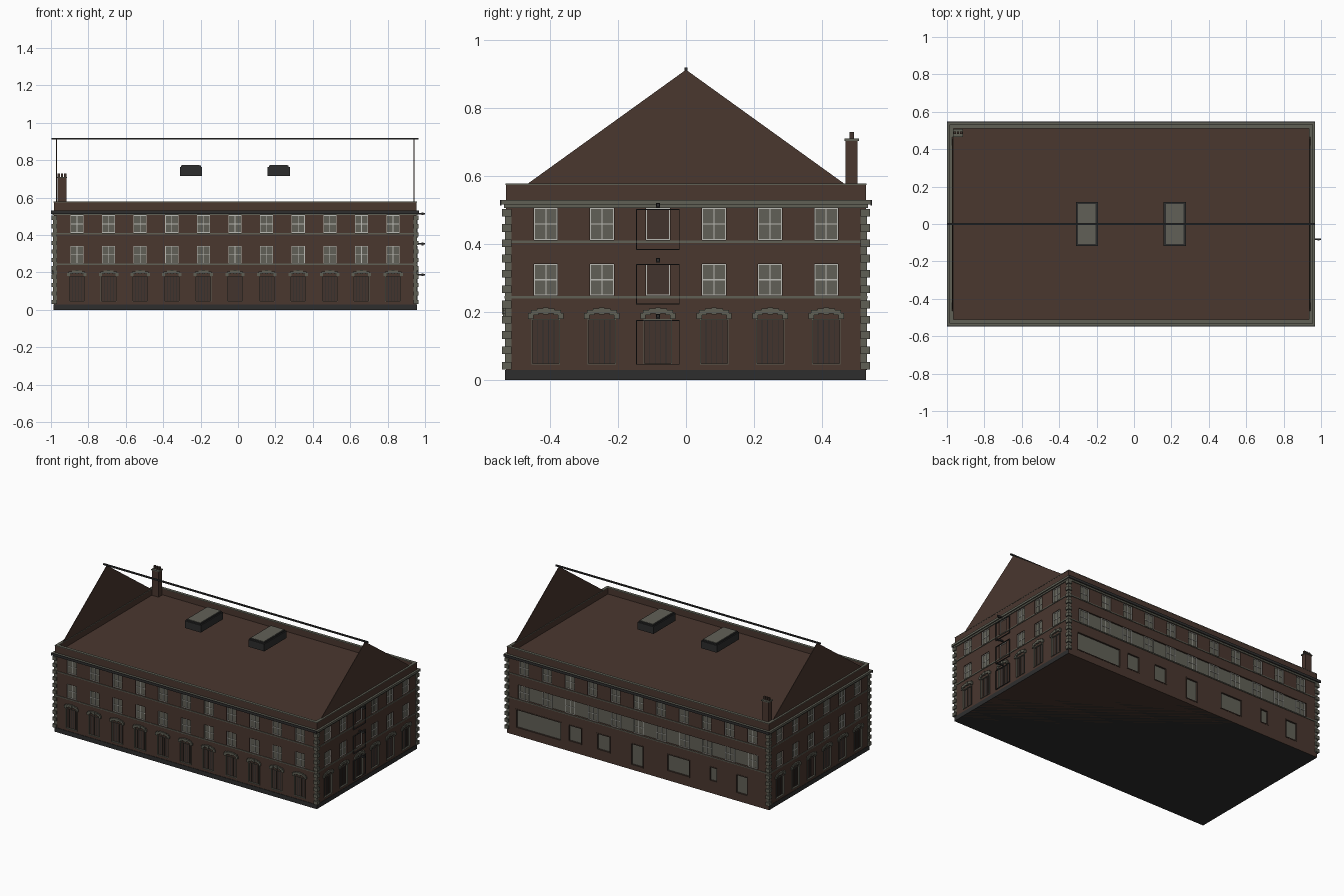
import bpy, bmesh
from mathutils import Matrix, Vector

if "Cube" in bpy.data.objects:
    bpy.data.objects.remove(bpy.data.objects["Cube"])


def material(name, rgb):
    m = bpy.data.materials.new(name)
    m.use_nodes = True
    m.diffuse_color = (*rgb, 1)
    bsdf = m.node_tree.nodes["Principled BSDF"]
    bsdf.inputs["Base Color"].default_value = (*rgb, 1)
    bsdf.inputs["Roughness"].default_value = 0.8
    return m


BRICK = material("brown brick", (0.068, 0.038, 0.028))
DOOR = material("dark brown wood", (0.055, 0.034, 0.026))
STONE = material("grey stone", (0.115, 0.115, 0.09))
GLASS = material("grey glass", (0.12, 0.118, 0.095))
SASH = material("pale sash paint", (0.5, 0.5, 0.46))
DARK = material("dark metal", (0.027, 0.027, 0.027))

X0, X1, Y = -0.985, 0.955, 0.53      # brick shell
ROOF, TOP = 0.535, 0.574
MID = (X0 + X1) / 2
parts = {}


def box(part, mat, x0, x1, y0, y1, z0, z1):
    """Add an axis aligned box to a named part."""
    bm = parts.setdefault(part, (bmesh.new(), mat))[0]
    centre = Vector((x0 + x1, y0 + y1, z0 + z1)) / 2
    size = (abs(x1 - x0), abs(y1 - y0), abs(z1 - z0), 1)
    bmesh.ops.create_cube(bm, size=1, matrix=Matrix.Translation(centre) @ Matrix.Diagonal(size))


def put(side, part, mat, u0, u1, z0, z1, d0, d1):
    """Add a box on a wall: u runs along it, d points out of it."""
    name = side + "_" + part
    if side == "front":
        box(name, mat, u0, u1, -Y - d0, -Y - d1, z0, z1)
    elif side == "back":
        box(name, mat, u0, u1, Y + d0, Y + d1, z0, z1)
    elif side == "right":
        box(name, mat, X1 + d0, X1 + d1, u0, u1, z0, z1)
    else:
        box(name, mat, X0 - d0, X0 - d1, u0, u1, z0, z1)


def ring(part, mat, out, inner, z0, z1):
    """Four bars around the plan, from 'inner' inside to 'out' outside the shell."""
    for s in (-1, 1):
        box(part, mat, X0 - out, X1 + out, s * (Y - inner), s * (Y + out), z0, z1)
    box(part, mat, X0 - out, X0 + inner, inner - Y, Y - inner, z0, z1)
    box(part, mat, X1 - inner, X1 + out, inner - Y, Y - inner, z0, z1)


def finish(name):
    bm, mat = parts.pop(name)
    mesh = bpy.data.meshes.new(name)
    bm.to_mesh(mesh)
    bm.free()
    mesh.materials.append(mat)
    obj = bpy.data.objects.new(name, mesh)
    bpy.context.collection.objects.link(obj)
    return obj


DEPTH = 0.012


def recess(side, u0, u1, z0, z1):
    put(side, "cutter", BRICK, u0, u1, z0, z1, -DEPTH, 0.02)


def frame(side, part, mat, u0, u1, z0, z1, w, d0, d1):
    put(side, part, mat, u0, u0 + w, z0, z1, d0, d1)
    put(side, part, mat, u1 - w, u1, z0, z1, d0, d1)
    put(side, part, mat, u0 + w, u1 - w, z0, z0 + w, d0, d1)
    put(side, part, mat, u0 + w, u1 - w, z1 - w, z1, d0, d1)


def window(side, u, z0, z1, cut=True, pane=GLASS):
    a, b, zm = u - 0.035, u + 0.035, (z0 + z1) / 2
    if cut:
        recess(side, a, b, z0, z1)
    put(side, "loading_panes" if pane is DOOR else "glass", pane, a, b, z0, z1, -DEPTH, -0.009)
    frame(side, "sashes", SASH, a, b, z0, z1, 0.003, -0.009, -0.005)
    if pane is GLASS:
        put(side, "sashes", SASH, u - 0.0017, u + 0.0017, z0, z1, -0.009, -0.005)
        put(side, "sashes", SASH, a, b, zm - 0.0017, zm + 0.0017, -0.009, -0.0055)


def arched_door(side, u):
    a, b, z0, z1 = u - 0.042, u + 0.042, 0.045, 0.18
    recess(side, a, b, z0, z1)
    put(side, "doors", DOOR, a, b, z0, z1, -DEPTH, -0.008)
    frame(side, "door_frames", STONE, a, b, z0, z1, 0.003, -0.008, 0.003)
    for k in (-0.024, -0.008, 0.008, 0.024):
        put(side, "door_seams", DARK, u + k - 0.0012, u + k + 0.0012, z0, z1 - 0.003, -0.008, -0.006)
    # stepped arch stones
    for s in (-1, 1):
        put(side, "arch_stones", STONE, u + s * 0.052, u + s * 0.036, 0.18, 0.197, 0, 0.008)
        put(side, "arch_stones", STONE, u + s * 0.044, u + s * 0.022, 0.191, 0.206, 0, 0.009)
        put(side, "arch_stones", STONE, u + s * 0.026, u + s * 0.007, 0.196, 0.211, 0, 0.008)
    put(side, "arch_stones", STONE, u - 0.008, u + 0.008, 0.192, 0.213, 0, 0.011)


# Brick body
box("brick_body", BRICK, X0, X1, -Y, Y, 0, ROOF)
box("base_slab", DARK, X0 - 0.002, X1 + 0.002, -Y - 0.003, Y - 0.001, 0, 0.029)

# Windows and doors
long_bays = [MID - 0.001 + 0.169 * (i - 5) for i in range(11)]
short_bays = [0.165 * (i - 2.5) for i in range(6)]
LOADING = short_bays[2]
for side in ("front", "back", "right", "left"):
    along = side in ("front", "back")
    for u in long_bays if along else short_bays:
        loading = side == "right" and u == LOADING
        pane = DOOR if loading else GLASS
        window(side, u, 0.412, 0.506, pane=pane)
        window(side, u, 0.248, 0.342, cut=side != "back", pane=pane)
        if side != "back":
            arched_door(side, u)
    # string courses
    lo, hi = (X0, X1) if along else (-Y, Y)
    for z in (0.24, 0.403):
        put(side, "string_courses", STONE, lo, hi, z, z + 0.007, 0, 0.004)

# Rear glazed strip and shop openings
recess("back", MID - 0.89, MID + 0.89, 0.248, 0.342)
put("back", "strip_glass", GLASS, MID - 0.89, MID + 0.89, 0.248, 0.342, -DEPTH, -0.0095)
for u0, u1, z0 in ((0.55, 0.89, 0.05), (0.40, 0.50, 0.065), (0.19, 0.29, 0.065), (-0.055, 0.037, 0.03),
                   (-0.40, -0.23, 0.06), (-0.605, -0.545, 0.08), (-0.83, -0.74, 0.05)):
    recess("back", u0, u1, z0, 0.178)
    put("back", "shop_glass", GLASS, u0, u1, z0, 0.178, -DEPTH, -0.009)
    frame("back", "shop_frames", DOOR, u0, u1, z0, 0.178, 0.006, -0.009, 0.002)

# Loading bays with hoist beams
a, b = LOADING - 0.064, LOADING + 0.064
for z0, z1 in ((0.045, 0.176), (0.222, 0.341), (0.383, 0.503)):
    frame("right", "loading_outlines", DARK, a, b, z0, z1, 0.0025, 0, 0.006)
    h = z1 + 0.012
    put("right", "hoist_beams", DARK, LOADING - 0.004, LOADING + 0.004, h - 0.004, h + 0.004, 0, 0.045)
    put("right", "hoist_pulleys", DARK, LOADING - 0.006, LOADING + 0.006, h - 0.008, h + 0.006, 0.026, 0.036)

# Corner quoins: alternate proud and shallow blocks
PITCH = 0.0225
for sx, cx in ((-1, X0), (1, X1)):
    for sy in (-1, 1):
        for i in range(21):
            out = 0.011 if i % 2 == 0 else 0.003
            z = 0.031 + i * PITCH
            box("quoins", STONE, cx + sx * out, cx - sx * 0.016,
                sy * (Y + out), sy * (Y - 0.016), z, z + PITCH)

# Cornice, gutters, parapet and coping
ring("cornice", STONE, 0.006, 0.0, 0.506, 0.516)
ring("cornice", STONE, 0.0135, 0.0, 0.516, 0.53)
for s in (-1, 1):
    box("gutters", DARK, X0 - 0.015, X1 + 0.012, s * (Y + 0.0135), s * (Y + 0.018), 0.513, 0.53)
ring("parapet", BRICK, 0, 0.018, ROOF, TOP)
ring("coping", STONE, 0.001, 0.019, TOP, TOP + 0.004)

# Gable end walls, as thin triangular prisms
for name, x in (("left_gable", X0 + 0.012), ("right_gable", X1 - 0.016)):
    bm = bmesh.new()
    tri = [bm.verts.new((x, y, z)) for y, z in ((-0.525, ROOF), (0.525, ROOF), (0, 0.913))]
    face = bm.faces.new(tri)
    grown = bmesh.ops.extrude_face_region(bm, geom=[face], use_keep_orig=True)["geom"]
    bmesh.ops.translate(bm, vec=(0.004, 0, 0),
                        verts=[v for v in grown if isinstance(v, bmesh.types.BMVert)])
    bmesh.ops.recalc_face_normals(bm, faces=bm.faces)
    parts[name] = (bm, BRICK)
box("ridge_beam", DARK, X0 - 0.012, X1 + 0.01, -0.005, 0.005, 0.911, 0.92)

# Rooflights
for x in (-0.252, 0.218):
    box("rooflight_curbs", DARK, x - 0.059, x + 0.059, -0.118, 0.118, 0.716, 0.764)
    box("rooflight_rims", DARK, x - 0.053, x + 0.053, -0.112, 0.112, 0.764, 0.772)
    box("rooflight_glass", GLASS, x - 0.047, x + 0.047, -0.106, 0.106, 0.772, 0.774)

# Chimney
box("chimney_stack", BRICK, -0.965, -0.917, 0.47, 0.505, ROOF, 0.704)
box("chimney_cap", STONE, -0.969, -0.913, 0.466, 0.509, 0.704, 0.711)
for i in range(3):
    x = -0.941 + (i - 1) * 0.017
    box("chimney_pots", DOOR, x - 0.006, x + 0.006, 0.481, 0.494, 0.711, 0.73)

# Cut the openings, then turn every part into an object
body = finish("brick_body")
for name in [n for n in parts if n.endswith("_cutter")]:
    cutter = finish(name)
    cutter.hide_render = True
    cut = body.modifiers.new("openings", "BOOLEAN")
    cut.operation, cut.solver, cut.object = "DIFFERENCE", "EXACT", cutter
    bpy.context.view_layer.objects.active = body
    bpy.ops.object.modifier_apply(modifier=cut.name)
    bpy.data.objects.remove(cutter)
for name in list(parts):
    finish(name)
